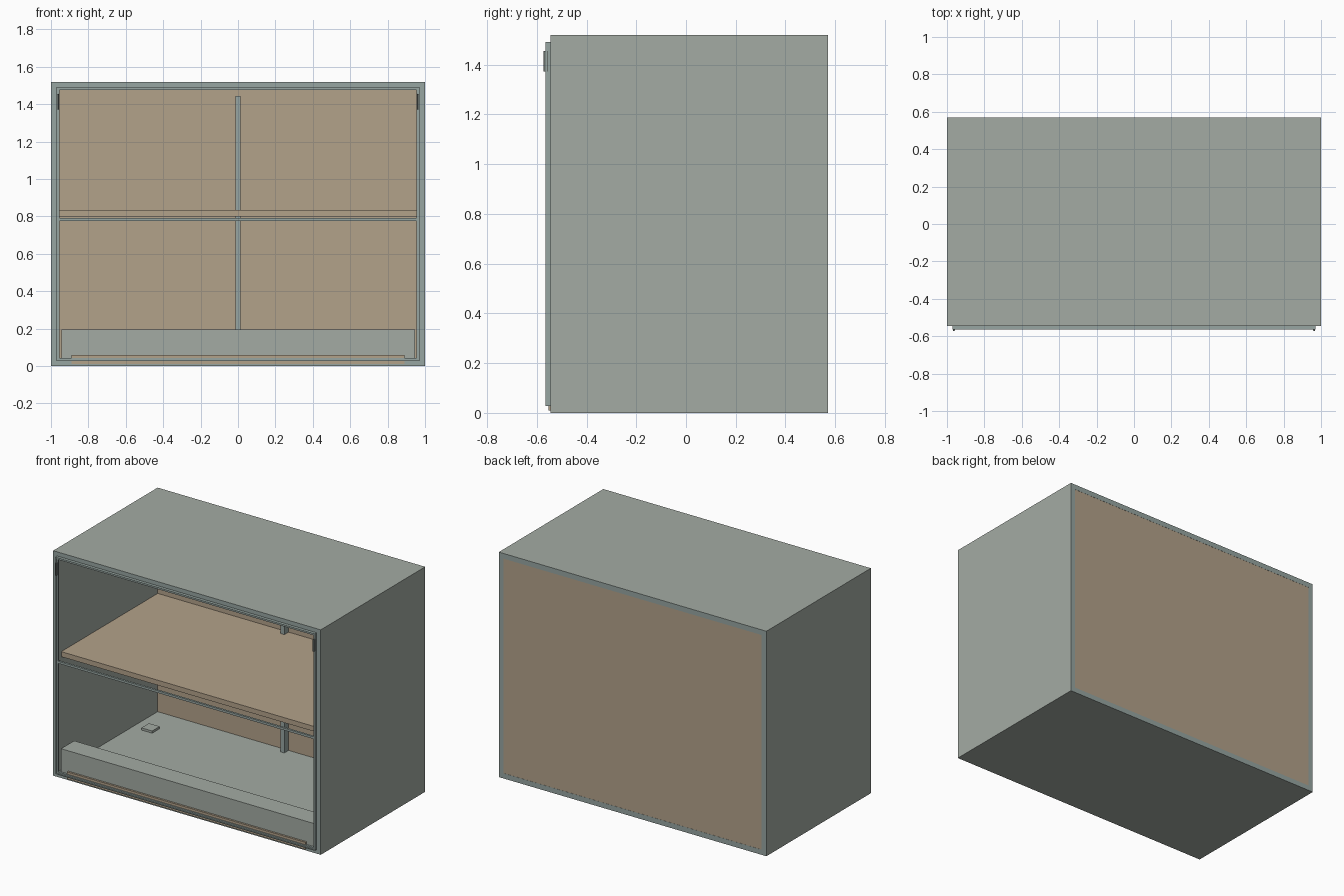
import bpy, bmesh

if "Cube" in bpy.data.objects:
    bpy.data.objects.remove(bpy.data.objects["Cube"])


def material(name, rgb):
    m = bpy.data.materials.new(name)
    m.diffuse_color = (*rgb, 1)
    m.use_nodes = True
    m.node_tree.nodes["Principled BSDF"].inputs["Base Color"].default_value = m.diffuse_color
    return m


GREY = material("grey paint", (0.37, 0.41, 0.37))
STEEL = material("blue grey edge", (0.31, 0.38, 0.36))
TAN = material("tan board", (0.45, 0.36, 0.255))
DARK = material("dark grey", (0.13, 0.15, 0.14))


def finish(name, bm, *mats):
    bmesh.ops.recalc_face_normals(bm, faces=bm.faces)
    me = bpy.data.meshes.new(name)
    bm.to_mesh(me)
    bm.free()
    for m in mats:
        me.materials.append(m)
    ob = bpy.data.objects.new(name, me)
    bpy.context.collection.objects.link(ob)
    return ob


def box(name, x, y, z, mat):
    bm = bmesh.new()
    bmesh.ops.create_cube(bm, size=1)
    for v in bm.verts:
        for i, (a, b) in enumerate((x, y, z)):
            v.co[i] = a if v.co[i] < 0 else b
    return finish(name, bm, mat)


def ring(name, x, z, t, y, side_mat, edge_mat):
    """Rectangular frame of bar width t, open along y."""
    def loop(d, yy):
        w = x - d
        return [bm.verts.new(p) for p in ((-w, yy, z[0] + d), (w, yy, z[0] + d),
                                          (w, yy, z[1] - d), (-w, yy, z[1] - d))]
    bm = bmesh.new()
    loops = [loop(0, y[0]), loop(0, y[1]), loop(t, y[1]), loop(t, y[0])]
    for k in range(4):
        a, b = loops[k], loops[(k + 1) % 4]
        for i in range(4):
            j = (i + 1) % 4
            f = bm.faces.new((a[i], a[j], b[j], b[i]))
            f.material_index = k % 2   # front and back edges take the edge colour
    return finish(name, bm, side_mat, edge_mat)


# cabinet shell, open at front, with back board
ring("cabinet_shell", 1.0, (0, 1.52), 0.035, (-0.545, 0.57), GREY, STEEL)
box("back_board", (-0.965, 0.965), (0.52, 0.569), (0.035, 1.485), TAN)

# thin door frame, its raised lip and the middle rail
ring("front_frame", 0.97, (0.027, 1.492), 0.015, (-0.559, -0.545), STEEL, STEEL)
ring("front_frame_lip", 0.97, (0.027, 1.492), 0.006, (-0.565, -0.559), STEEL, STEEL)
box("middle_rail", (-0.956, 0.956), (-0.559, -0.545), (0.776, 0.791), STEEL)

# inside: shelf, rear post, front plinth box and sill strip
box("shelf", (-0.964, 0.964), (-0.51, 0.521), (0.80, 0.834), TAN)
box("rear_post", (-0.014, 0.014), (0.475, 0.521), (0.034, 1.445), STEEL)
box("plinth_box", (-0.945, 0.945), (-0.54, -0.40), (0.034, 0.195), GREY)
box("sill_strip", (-0.89, 0.89), (-0.553, -0.538), (0.01, 0.058), TAN)

for s, side in ((-1, "left"), (1, "right")):
    # floor pads
    for cy, end in ((0.285, "back"), (-0.285, "front")):
        cx = s * 0.853
        box(f"floor_pad_{end}_{side}", (cx - 0.04, cx + 0.04),
            (cy - 0.04, cy + 0.04), (0.034, 0.05), GREY)
    # tapered latches at the upper corners
    cx = s * 0.963
    latch = box(f"latch_{side}", (cx - 0.008, cx + 0.008),
                (-0.572, -0.555), (1.373, 1.455), DARK)
    for v in latch.data.vertices:
        if v.co.y < -0.56:
            v.co.x = cx + (v.co.x - cx) * 0.5
